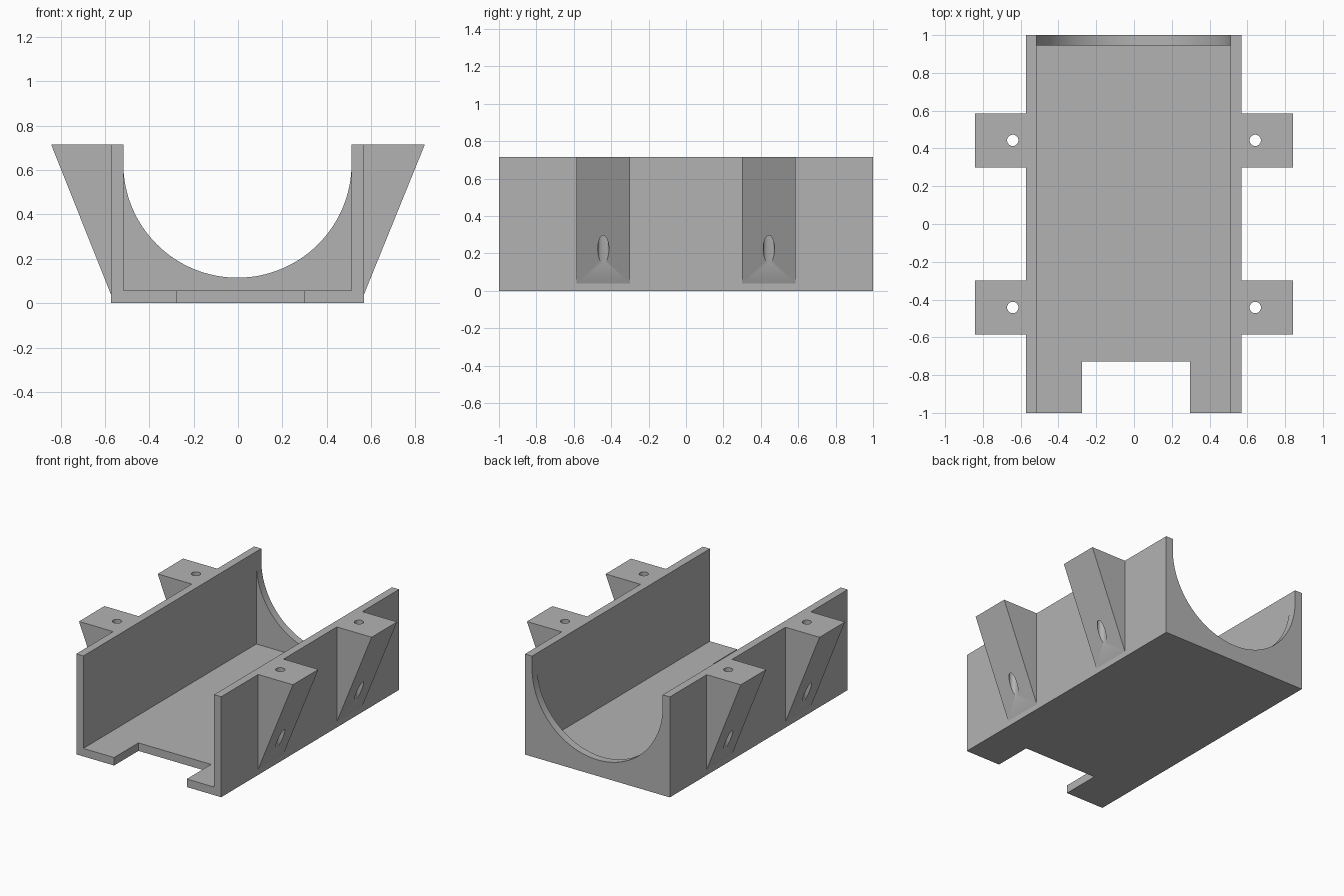
import bpy, bmesh, math
from mathutils import Vector

cube = bpy.data.objects.get("Cube")
if cube:
    bpy.data.objects.remove(cube, do_unlink=True)

grey = bpy.data.materials.new("plain_grey")
grey.use_nodes = True
grey.diffuse_color = (0.45, 0.45, 0.45, 1)
grey.node_tree.nodes["Principled BSDF"].inputs["Base Color"].default_value = (0.45, 0.45, 0.45, 1)

LEFT, RIGHT = 0.568, -0.573      # outer faces of the tray
WALL, FLOOR, TOP = 0.056, 0.057, 0.715
MID = (LEFT + RIGHT) / 2
INNER = (LEFT - RIGHT) / 2 - WALL


def prism(name, profile, start, end, axis="Y"):
    """Extrude a closed profile: (x, z) along Y, or (x, y) along Z."""
    bm = bmesh.new()
    place = (lambda a, b: (a, start, b)) if axis == "Y" else (lambda a, b: (a, b, start))
    face = bm.faces.new([bm.verts.new(place(a, b)) for a, b in profile])
    side = bmesh.ops.extrude_face_region(bm, geom=[face])["geom"]
    step = Vector((0, end - start, 0) if axis == "Y" else (0, 0, end - start))
    bmesh.ops.translate(bm, vec=step, verts=[v for v in side if isinstance(v, bmesh.types.BMVert)])
    bmesh.ops.recalc_face_normals(bm, faces=bm.faces)
    mesh = bpy.data.meshes.new(name)
    bm.to_mesh(mesh)
    bm.free()
    mesh.materials.append(grey)
    obj = bpy.data.objects.new(name, mesh)
    bpy.context.collection.objects.link(obj)
    return obj


def rect(a0, a1, b0, b1):
    return [(a0, b0), (a1, b0), (a1, b1), (a0, b1)]


def arc(ca, cb, radius, begin, end, count):
    angles = [begin + (end - begin) * i / count for i in range(count + 1)]
    return [(ca + radius * math.cos(t), cb + radius * math.sin(t)) for t in angles]


def activate(obj):
    bpy.ops.object.select_all(action="DESELECT")
    obj.select_set(True)
    bpy.context.view_layer.objects.active = obj


def cut(obj, cutter):
    activate(obj)
    mod = obj.modifiers.new("cut", "BOOLEAN")
    mod.operation, mod.solver, mod.object = "DIFFERENCE", "EXACT", cutter
    bpy.ops.object.modifier_apply(modifier=mod.name)
    bpy.data.objects.remove(cutter, do_unlink=True)


def smooth(obj):
    activate(obj)
    bpy.ops.object.shade_smooth_by_angle(angle=math.radians(30))


# Tray: a block hollowed out, open at the front
tray = prism("tray", rect(RIGHT, LEFT, 0, TOP), -1, 1)
cut(tray, prism("cavity_cutter", rect(MID - INNER, MID + INNER, FLOOR, 1), -1.2, 0.945))

# Round cradle through the back wall
cradle = arc(MID, 0.115 + INNER, INNER, math.pi, 2 * math.pi, 64)
cradle += [(MID + INNER, 1), (MID - INNER, 1)]
cut(tray, prism("cradle_cutter", cradle, 0.9, 1.2))

# Notch in the front of the floor
cut(tray, prism("notch_cutter", rect(-0.275, 0.297, -1.2, -0.727), -0.2, 0.3, "Z"))
smooth(tray)

# Wedge-shaped mounting brackets, each with a vertical screw hole
for side, wall, sign in (("left", LEFT, 1), ("right", RIGHT, -1)):
    for end, y in (("front", -0.442), ("back", 0.443)):
        wedge = [(wall, 0.04), (sign * 0.842, TOP), (wall, TOP)]
        bracket = prism(f"{end}_{side}_bracket", wedge, y - 0.143, y + 0.143)
        hole = arc(sign * 0.642, y, 0.03, 0, 2 * math.pi, 32)[:-1]
        cut(bracket, prism("hole_cutter", hole, -0.2, 1, "Z"))
        smooth(bracket)
